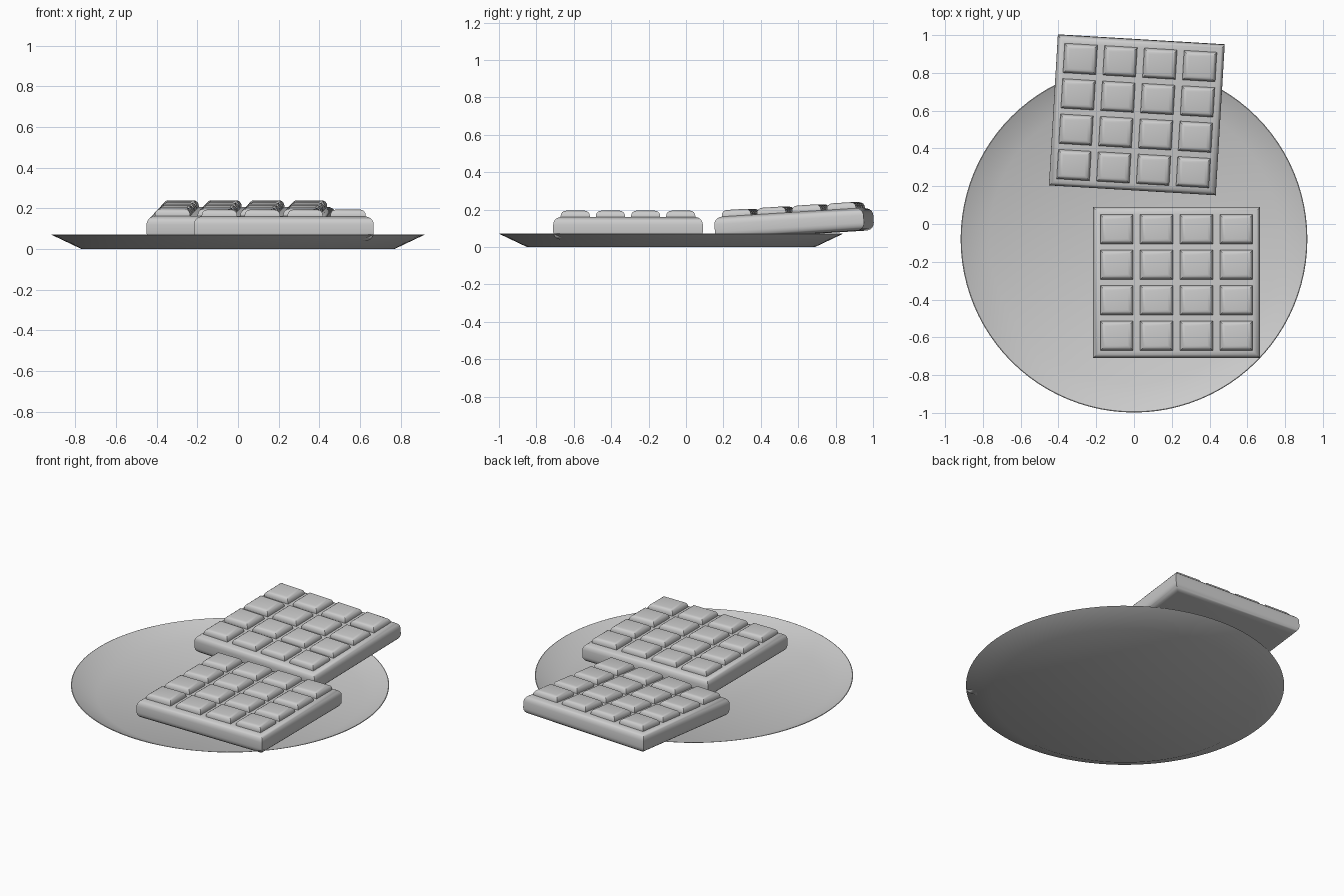
import bpy, bmesh, math
from mathutils import Matrix

cube = bpy.data.objects.get("Cube")
if cube:
    bpy.data.objects.remove(cube, do_unlink=True)

grey = bpy.data.materials.new("plain grey")
grey.use_nodes = True
colour = (0.6, 0.6, 0.6, 1)
grey.diffuse_color = colour
grey.node_tree.nodes["Principled BSDF"].inputs["Base Color"].default_value = colour


def finish(name, bm, angle):
    bmesh.ops.recalc_face_normals(bm, faces=bm.faces)
    mesh = bpy.data.meshes.new(name)
    bm.to_mesh(mesh)
    bm.free()
    mesh.materials.append(grey)
    obj = bpy.data.objects.new(name, mesh)
    bpy.context.collection.objects.link(obj)
    bpy.ops.object.select_all(action='DESELECT')
    obj.select_set(True)
    bpy.context.view_layer.objects.active = obj
    bpy.ops.object.shade_smooth_by_angle(angle=math.radians(angle))
    return obj


def loft(bm, rings):
    """Skin a stack of closed rings and cap both ends."""
    loops = [[bm.verts.new(p) for p in ring] for ring in rings]
    for a, b in zip(loops, loops[1:]):
        n = len(a)
        for i in range(n):
            j = (i + 1) % n
            bm.faces.new((a[i], a[j], b[j], b[i]))
    bm.faces.new(loops[0])
    bm.faces.new(loops[-1])


def rect(cx, cy, w, d, inset, z):
    x, y = w / 2 - inset, d / 2 - inset
    return [(cx + sx * x, cy + sy * y, z) for sx, sy in ((-1, -1), (1, -1), (1, 1), (-1, 1))]


def rounded(r, steps):
    """Quarter round as (inset, drop) pairs, from the side up to the top."""
    angles = [math.pi / 2 * i / steps for i in range(steps + 1)]
    return [(r * (1 - math.cos(a)), r * (1 - math.sin(a))) for a in angles]


# Slab with rounded long edges, mitred corners and a grid of raised squares
def make_bar(name, location, turn, tilt):
    bm = bmesh.new()
    w, d, half = 0.885, 0.80, 0.06
    edge = rounded(0.04, 5)
    rings = [rect(0, 0, w, d, i, -half + drop) for i, drop in reversed(edge)]
    rings += [rect(0, 0, w, d, i, half - drop) for i, drop in edge]
    loft(bm, rings)
    top = half + 0.034
    for col in range(4):
        for row in range(4):
            cx, cy = (col - 1.5) * 0.211, (row - 1.5) * 0.188
            block = [rect(cx, cy, 0.174, 0.156, 0, half - 0.01)]
            block += [rect(cx, cy, 0.174, 0.156, i, top - drop) for i, drop in rounded(0.028, 4)]
            loft(bm, block)
    obj = finish(name, bm, 40)
    obj.matrix_world = (Matrix.Translation(location)
                        @ Matrix.Rotation(math.radians(turn), 4, 'Z')
                        @ Matrix.Rotation(math.radians(tilt), 4, 'X'))


make_bar("front_bar", (0.225, -0.31, 0.10), 0, 0)
make_bar("back_bar", (0.015, 0.578, 0.125), -3.4, 3.6)

# Thin dished plate with a straight flared rim
bm = bmesh.new()
profile = [(0.77, 0), (0.918, 0.07), (0.914, 0.072), (0.768, 0.004)]
steps = 96
loft(bm, [[(r * math.cos(2 * math.pi * i / steps), r * math.sin(2 * math.pi * i / steps) - 0.08, z)
           for i in range(steps)] for r, z in profile])
finish("plate", bm, 40)
